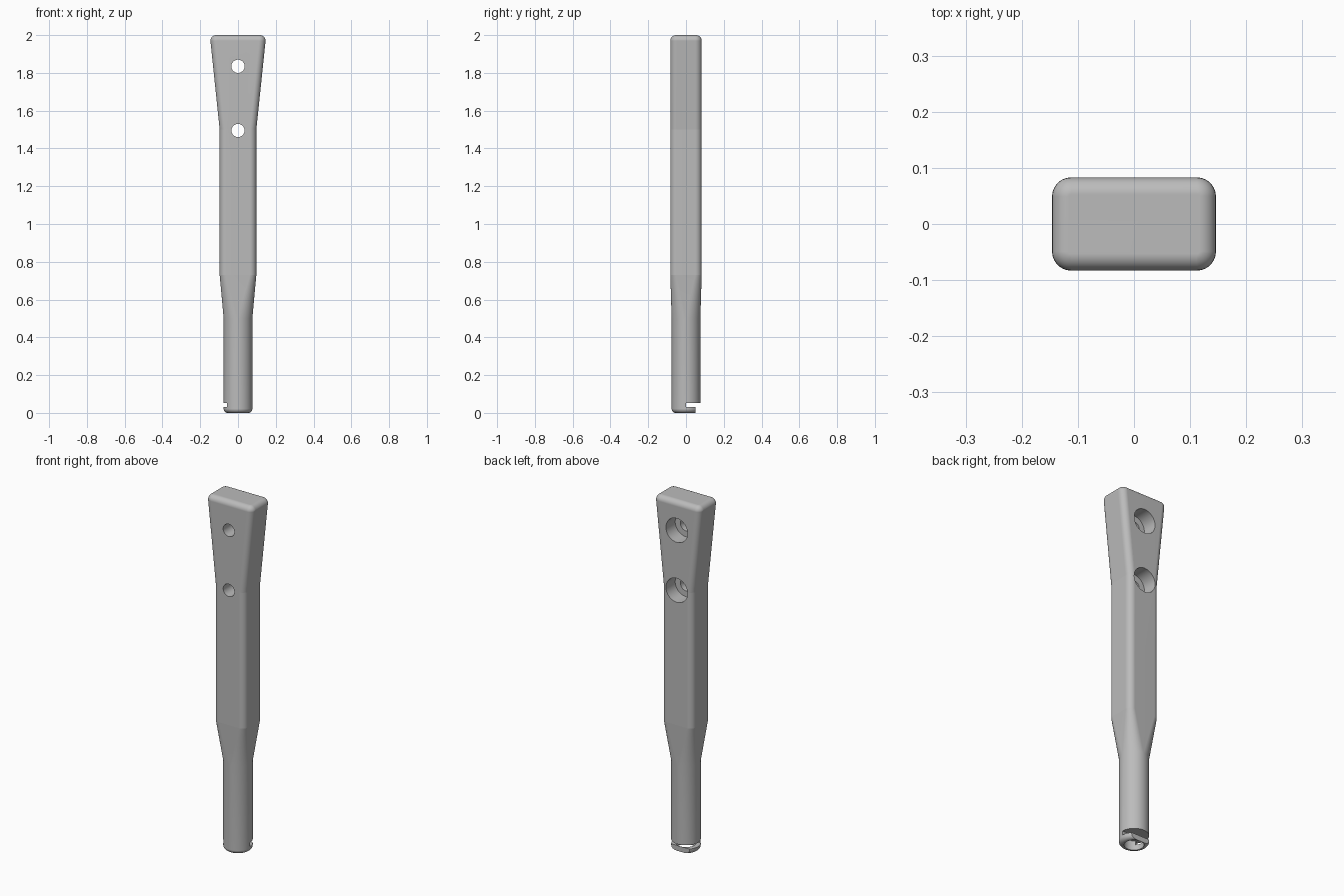
import bpy, bmesh, math
from math import sin, cos, pi, radians

cube = bpy.data.objects.get("Cube")
if cube:
    bpy.data.objects.remove(cube, do_unlink=True)

grey = bpy.data.materials.new("plain grey")
grey.use_nodes = True
GREY = (0.5, 0.5, 0.5, 1)
grey.diffuse_color = GREY
grey.node_tree.nodes["Principled BSDF"].inputs["Base Color"].default_value = GREY

STEPS = 10  # segments per rounded corner


def section(hx, hy, r):
    """Rounded rectangle; a circle when hx = hy = r."""
    pts = []
    for q, (sx, sy) in enumerate([(1, 1), (-1, 1), (-1, -1), (1, -1)]):
        for i in range(STEPS + 1):
            a = (q + i / STEPS) * pi / 2
            pts.append((sx * (hx - r) + r * cos(a), sy * (hy - r) + r * sin(a)))
    return pts


def loft(name, rings):
    """Skin a list of (z, outline) rings and cap both ends."""
    bm = bmesh.new()
    rows = [[bm.verts.new((x, y, z)) for x, y in pts] for z, pts in rings]
    n = len(rows[0])
    for a, b in zip(rows, rows[1:]):
        for i in range(n):
            j = (i + 1) % n
            bm.faces.new((a[i], a[j], b[j], b[i]))
    bm.faces.new(rows[0][::-1])
    bm.faces.new(rows[-1])
    bmesh.ops.remove_doubles(bm, verts=bm.verts, dist=1e-5)
    bmesh.ops.recalc_face_normals(bm, faces=bm.faces)
    mesh = bpy.data.meshes.new(name)
    bm.to_mesh(mesh)
    bm.free()
    obj = bpy.data.objects.new(name, mesh)
    bpy.context.collection.objects.link(obj)
    mesh.materials.append(grey)
    return obj


# Handle body: round shank, blend, straight grip, flared head
R, HX, HY, CORNER = 0.076, 0.097, 0.083, 0.034
HEAD, FILLET, FOOT = 0.146, 0.03, 0.022
rings = []
for i in range(7):
    a = i / 6 * pi / 2
    r = R - FOOT * (1 - sin(a))
    rings.append((FOOT * (1 - cos(a)), section(r, r, r)))
rings += [(0.5, section(R, R, R)),
          (0.73, section(HX, HY, CORNER)),
          (1.5, section(HX, HY, CORNER))]
for i in range(7):
    a = i / 6 * pi / 2
    d = FILLET * (1 - cos(a))
    rings.append((2 - FILLET + FILLET * sin(a), section(HEAD - d, HY - d, CORNER - d)))
body = loft("handle", rings)


def cut(cutter):
    cutter.hide_render = True
    mod = body.modifiers.new("cut", 'BOOLEAN')
    mod.operation = 'DIFFERENCE'
    mod.solver = 'EXACT'
    mod.object = cutter
    bpy.context.view_layer.objects.active = body
    bpy.ops.object.modifier_apply(modifier=mod.name)
    bpy.data.objects.remove(cutter, do_unlink=True)


def drill(z, r, y0, y1):
    """Round hole along y."""
    bpy.ops.mesh.primitive_cylinder_add(vertices=40, radius=r, depth=y1 - y0,
                                        location=(0, (y0 + y1) / 2, z),
                                        rotation=(pi / 2, 0, 0))
    cut(bpy.context.object)


# Screw holes with wide counterbores on the back
for z in (1.835, 1.495):
    drill(z, 0.035, -0.2, 0.2)
    drill(z, 0.068, 0.0, 0.2)

# Foot: shallow bore, sideways slot and entry gap at the back
SLOT_LOW, SLOT_TOP = 0.03, 0.053
bore = section(0.05, 0.05, 0.05)
cut(loft("bore", [(-0.1, bore), (SLOT_TOP, bore)]))
sector = [(0, 0)] + [(0.2 * cos(radians(a)), 0.2 * sin(radians(a)))
                     for a in range(0, 230, 10)]
cut(loft("slot", [(SLOT_LOW, sector), (SLOT_TOP, sector)]))
gap = [(-0.2, 0.05), (0.2, 0.05), (0.2, 0.2), (-0.2, 0.2)]
cut(loft("gap", [(-0.1, gap), (SLOT_TOP - 0.01, gap)]))

# Smooth shading, with creases where the grip changes direction
bpy.ops.object.select_all(action='DESELECT')
body.select_set(True)
bpy.context.view_layer.objects.active = body
bpy.ops.object.shade_smooth_by_angle(angle=radians(30))
for e in body.data.edges:
    heights = [body.data.vertices[v].co.z for v in e.vertices]
    if any(all(abs(h - z) < 1e-4 for h in heights) for z in (0.73, 1.5)):
        e.use_edge_sharp = True
normals = body.modifiers.new("weighted normals", 'WEIGHTED_NORMAL')
normals.keep_sharp = True
